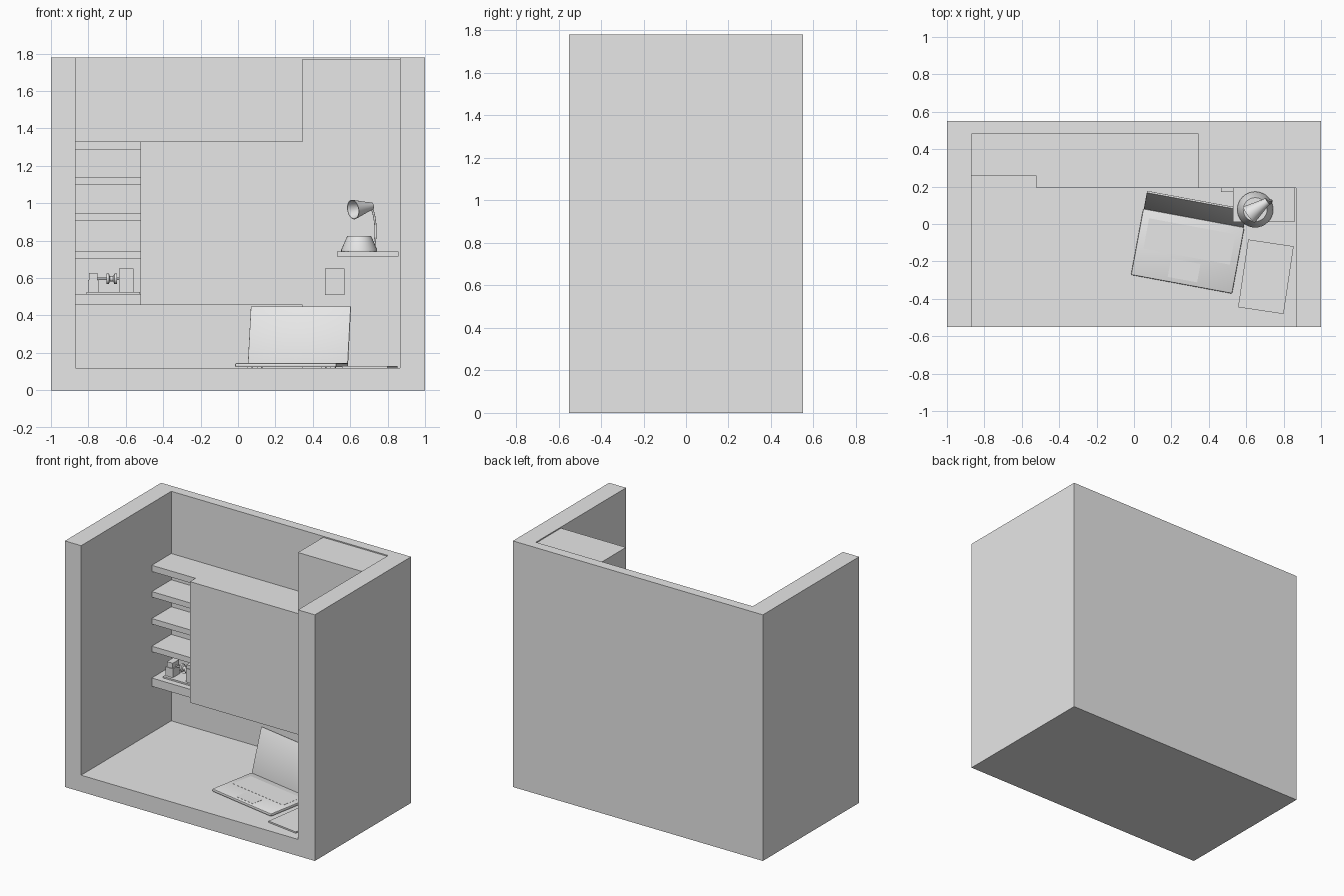
import bpy, bmesh, math
from mathutils import Matrix, Vector

if "Cube" in bpy.data.objects:
    bpy.data.objects.remove(bpy.data.objects["Cube"])

grey = bpy.data.materials.new("light_grey")
grey.diffuse_color = (0.8, 0.8, 0.8, 1)
grey.use_nodes = True
grey.node_tree.nodes["Principled BSDF"].inputs["Base Color"].default_value = grey.diffuse_color


def finish(name, bm, matrix=None, smooth=False):
    bmesh.ops.recalc_face_normals(bm, faces=bm.faces[:])
    me = bpy.data.meshes.new(name)
    bm.to_mesh(me)
    bm.free()
    me.materials.append(grey)
    ob = bpy.data.objects.new(name, me)
    bpy.context.collection.objects.link(ob)
    if matrix:
        ob.matrix_world = matrix
    if smooth:
        bpy.ops.object.select_all(action='DESELECT')
        ob.select_set(True)
        bpy.context.view_layer.objects.active = ob
        bpy.ops.object.shade_smooth_by_angle(angle=math.radians(40))
    return ob


def box(name, x, y, z, matrix=None, bevel=0):
    """Box from (min, max) pairs."""
    bm = bmesh.new()
    bmesh.ops.create_cube(bm, size=1)
    for v in bm.verts:
        v.co = [r[0] + (c + 0.5) * (r[1] - r[0]) for c, r in zip(v.co, (x, y, z))]
    if bevel:
        bmesh.ops.bevel(bm, geom=bm.edges[:], offset=bevel, segments=2,
                        profile=0.5, affect='EDGES')
    return finish(name, bm, matrix, smooth=bool(bevel))


def lathe(name, profile, matrix, n=32):
    """Revolve (radius, height) points around local z."""
    bm = bmesh.new()
    vs = [bm.verts.new((r, 0, h)) for r, h in profile]
    es = [bm.edges.new(p) for p in zip(vs, vs[1:])]
    bmesh.ops.spin(bm, geom=vs + es, cent=(0, 0, 0), axis=(0, 0, 1),
                   angle=math.tau, steps=n, use_duplicate=False)
    bmesh.ops.remove_doubles(bm, verts=bm.verts[:], dist=1e-5)
    return finish(name, bm, matrix, smooth=True)


def aim(start, end):
    d = Vector(end) - Vector(start)
    return Matrix.Translation(start) @ d.to_track_quat('Z', 'Y').to_matrix().to_4x4()


# Room shell: floor, two side walls and back wall as one extruded plan
L, R, BACK, FLOOR, TOP = -0.87, 0.865, 0.48, 0.12, 1.78
box("floor", (-1, 1), (-0.55, 0.55), (0, FLOOR))
bm = bmesh.new()
plan = [(-1, -0.55), (L, -0.55), (L, BACK), (R, BACK), (R, -0.55),
        (1, -0.55), (1, 0.55), (-1, 0.55)]
face = bm.faces.new([bm.verts.new((x, y, FLOOR)) for x, y in plan])
up = bmesh.ops.extrude_face_region(bm, geom=[face])["geom"]
bmesh.ops.translate(bm, vec=(0, 0, TOP - FLOOR),
                    verts=[g for g in up if isinstance(g, bmesh.types.BMVert)])
bm.faces.remove(face)
finish("walls", bm)

# Hanging cabinet joined to the full height column
FRONT = 0.193
bm = bmesh.new()
outline = [(-0.52, 0.455), (0.345, 0.455), (0.345, FLOOR), (R, FLOOR),
           (R, 1.772), (0.345, 1.772), (0.345, 1.33), (-0.52, 1.33)]
face = bm.faces.new([bm.verts.new((x, FRONT, z)) for x, z in outline])
back = bmesh.ops.extrude_face_region(bm, geom=[face], use_keep_orig=True)["geom"]
bmesh.ops.translate(bm, vec=(0, BACK - FRONT, 0),
                    verts=[g for g in back if isinstance(g, bmesh.types.BMVert)])
finish("cabinet_and_column", bm)

# Shelves beside the cabinet
for i, z in enumerate([(0.455, 0.515), (0.705, 0.745), (0.905, 0.945),
                       (1.10, 1.14), (1.285, 1.33)]):
    box(f"shelf_{i + 1}", (L, -0.52), (0.257, BACK), z)

# Small machine on the bottom shelf
box("machine_tray", (-0.81, -0.525), (0.30, 0.42), (0.515, 0.526))
box("machine_left_block", (-0.803, -0.745), (0.32, 0.40), (0.526, 0.59))
box("machine_left_cap", (-0.797, -0.75), (0.325, 0.395), (0.59, 0.627))
box("machine_right_block", (-0.635, -0.56), (0.315, 0.405), (0.526, 0.625))
box("machine_right_cap", (-0.635, -0.56), (0.32, 0.40), (0.625, 0.65))
lathe("machine_spool", [(0, 0), (0.028, 0), (0.028, 0.012), (0.014, 0.018),
                        (0.014, 0.036), (0.028, 0.042), (0.028, 0.056), (0, 0.056)],
      aim((-0.703, 0.36, 0.596), (-0.64, 0.36, 0.596)), 16)
lathe("machine_spindle", [(0, 0), (0.006, 0), (0.006, 0.13), (0, 0.13)],
      aim((-0.755, 0.36, 0.596), (-0.62, 0.36, 0.596)), 12)

# Bracket shelf and wall switch on the column
box("lamp_shelf", (0.53, 0.857), (0.012, FRONT), (0.715, 0.742))
box("switch_plate", (0.465, 0.57), (0.171, FRONT), (0.51, 0.65))
box("switch_lever", (0.538, 0.548), (0.165, 0.172), (0.595, 0.62))

# Desk lamp: base, curved arm and open hood
lathe("lamp_base", [(0, 0), (0.096, 0), (0.096, 0.01), (0.064, 0.082), (0, 0.082)],
      Matrix.Translation((0.648, 0.077, 0.742)))
arm = bpy.data.curves.new("lamp_arm", 'CURVE')
arm.dimensions = '3D'
arm.bevel_depth = 0.006
sp = arm.splines.new('BEZIER')
path = [(0.725, 0.11, 0.755), (0.735, 0.12, 0.83), (0.728, 0.125, 0.93), (0.712, 0.12, 0.985)]
sp.bezier_points.add(len(path) - 1)
for p, co in zip(sp.bezier_points, path):
    p.co = co
    p.handle_left_type = p.handle_right_type = 'AUTO'
arm.materials.append(grey)
bpy.context.collection.objects.link(bpy.data.objects.new("lamp_arm", arm))
lathe("lamp_hood", [(0, 0), (0.02, 0), (0.024, 0.02), (0.053, 0.125),
                    (0.049, 0.125), (0.02, 0.02), (0, 0.012)],
      aim((0.715, 0.122, 0.985), (0.615, 0.05, 0.966)))

# Laptop, turned on the floor
turn = Matrix.Translation((0.287, -0.145, FLOOR)) @ Matrix.Rotation(math.radians(-10.5), 4, 'Z')
box("laptop_base", (-0.275, 0.275), (-0.18, 0.18), (0.004, 0.025), turn, 0.006)
box("laptop_trackpad", (-0.08, 0.08), (-0.155, -0.055), (0.024, 0.026), turn)
box("laptop_keyboard", (-0.235, 0.235), (-0.03, 0.135), (0.024, 0.026), turn)
tilt = turn @ Matrix.Translation((0, 0.178, 0.02)) @ Matrix.Rotation(math.radians(-16), 4, 'X')
box("laptop_screen", (-0.272, 0.272), (0, 0.012), (0, 0.322), tilt, 0.004)
for i, x in enumerate((-0.2, 0.2)):
    for j, y in enumerate((-0.14, 0.14)):
        box(f"laptop_foot_{i}{j}", (x - 0.012, x + 0.012), (y - 0.012, y + 0.012),
            (0, 0.006), turn)

# Note pad beside it
pad = Matrix.Translation((0.705, -0.282, FLOOR)) @ Matrix.Rotation(math.radians(-8.5), 4, 'Z')
box("note_pad", (-0.123, 0.123), (-0.183, 0.183), (0, 0.01), pad)
